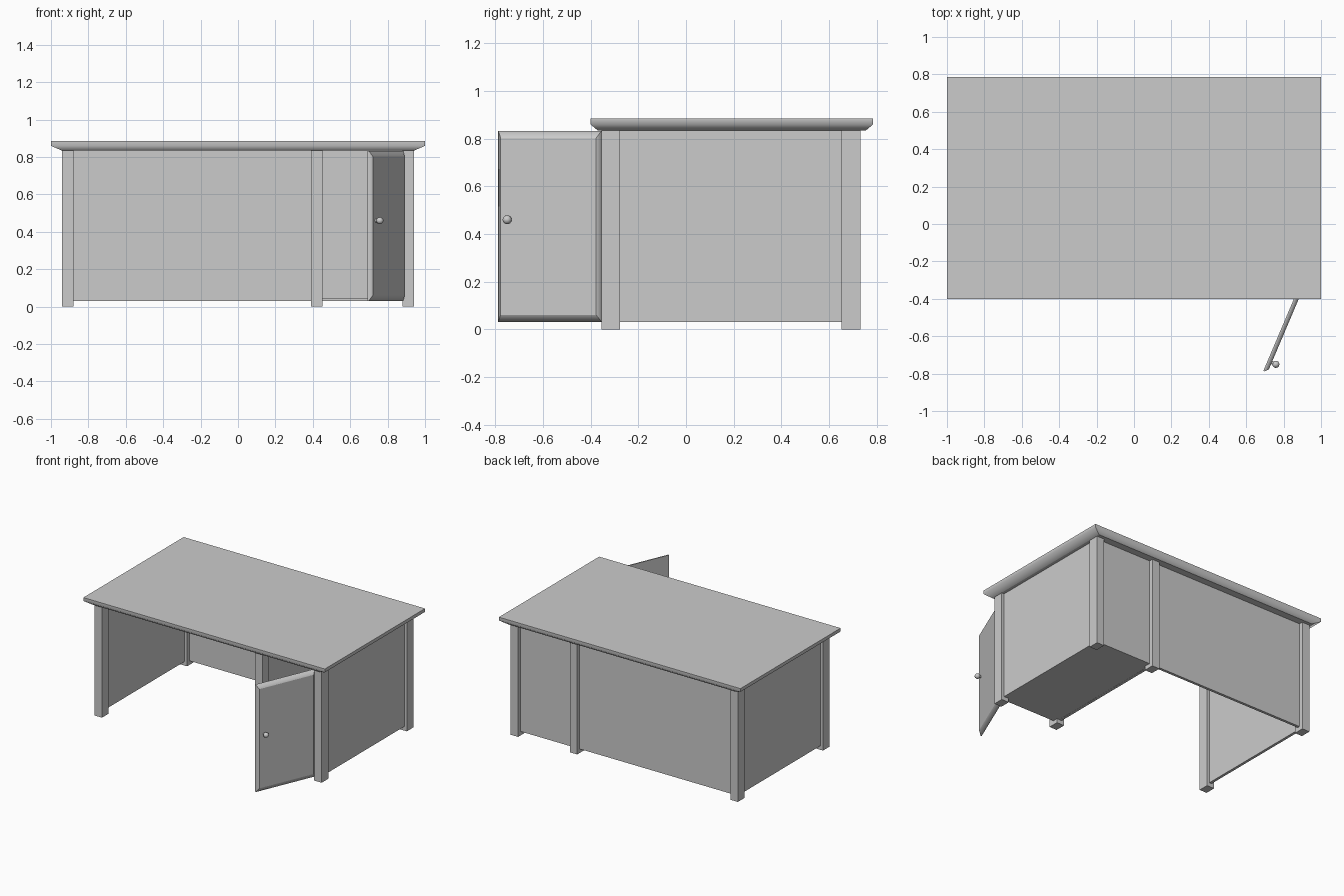
import bpy, bmesh
from math import radians
from mathutils import Matrix, Vector

cube = bpy.data.objects.get("Cube")
if cube:
    bpy.data.objects.remove(cube, do_unlink=True)

grey = bpy.data.materials.new("plain grey")
grey.use_nodes = True
grey.diffuse_color = (0.6, 0.6, 0.6, 1)
grey.node_tree.nodes["Principled BSDF"].inputs["Base Color"].default_value = grey.diffuse_color


def finish(name, bm, matrix=Matrix()):
    bmesh.ops.recalc_face_normals(bm, faces=bm.faces)
    mesh = bpy.data.meshes.new(name)
    bm.to_mesh(mesh)
    bm.free()
    mesh.materials.append(grey)
    obj = bpy.data.objects.new(name, mesh)
    obj.matrix_world = matrix
    bpy.context.collection.objects.link(obj)
    return obj


def box(name, x, y, z):
    bm = bmesh.new()
    bmesh.ops.create_cube(bm, size=1)
    for v in bm.verts:
        v.co = [a + (c + 0.5) * (b - a) for c, (a, b) in zip(v.co, (x, y, z))]
    return finish(name, bm)


def slab(name, half_x, half_y, levels, matrix):
    """Rectangular board with a softly shaded edge; levels are (z, inset x, inset y)."""
    bm = bmesh.new()
    rings = []
    for z, ix, iy in levels:
        corners = ((-1, -1), (1, -1), (1, 1), (-1, 1))
        rings.append([bm.verts.new((sx * (half_x - ix), sy * (half_y - iy), z)) for sx, sy in corners])
    bm.faces.new(rings[0])
    bm.faces.new(rings[-1])
    for low, high in zip(rings, rings[1:]):
        for i in range(4):
            j = (i + 1) % 4
            face = bm.faces.new((low[i], low[j], high[j], high[i]))
            face.smooth = True
            # mitred corners stay sharp
            bm.edges.get((low[i], high[i])).smooth = False
    return finish(name, bm, matrix)


# Desk top
slab("desk_top", 1.0, 0.593, [(0.835, 0.057, 0.03), (0.86, 0, 0), (0.885, 0, 0)],
     Matrix.Translation((0, 0.192, 0)))

# Six legs
TOP = 0.836
for side, x in (("right", -0.91), ("middle", 0.42), ("left", 0.91)):
    for end, y in (("front", -0.315), ("back", 0.692)):
        box(f"{end}_{side}_leg", (x - 0.031, x + 0.031), (y - 0.039, y + 0.039), (0, TOP))
    # Upright panel between the front and back legs
    box(f"{side}_panel", (x - 0.01, x + 0.01), (-0.315, 0.692), (0.03, TOP))

# Back panel and cabinet floor
box("back_panel", (-0.91, 0.91), (0.682, 0.702), (0.03, TOP))
box("cabinet_floor", (0.42, 0.905), (-0.315, 0.69), (0.031, 0.046))

# Open door, its outer face along local +z
door_frame = (Matrix.Translation((0.806, -0.577, 0.432))
              @ Matrix.Rotation(radians(67), 4, "Z") @ Matrix.Rotation(radians(90), 4, "X"))
slab("cabinet_door", 0.2355, 0.401, [(-0.024, 0, 0), (-0.016, 0, 0), (0, 0.018, 0.03)], door_frame)

# Door knob on a short stem
bm = bmesh.new()
bmesh.ops.create_uvsphere(bm, u_segments=12, v_segments=8, radius=0.019,
                          matrix=Matrix.Translation((0, 0, 0.024)))
bmesh.ops.create_cone(bm, cap_ends=True, segments=12, radius1=0.009, radius2=0.009, depth=0.02,
                      matrix=Matrix.Translation((0, 0, 0.008)))
for f in bm.faces:
    f.smooth = len(f.verts) < 5
finish("door_knob", bm, door_frame @ Matrix.Translation((-0.178, 0.028, 0)))
